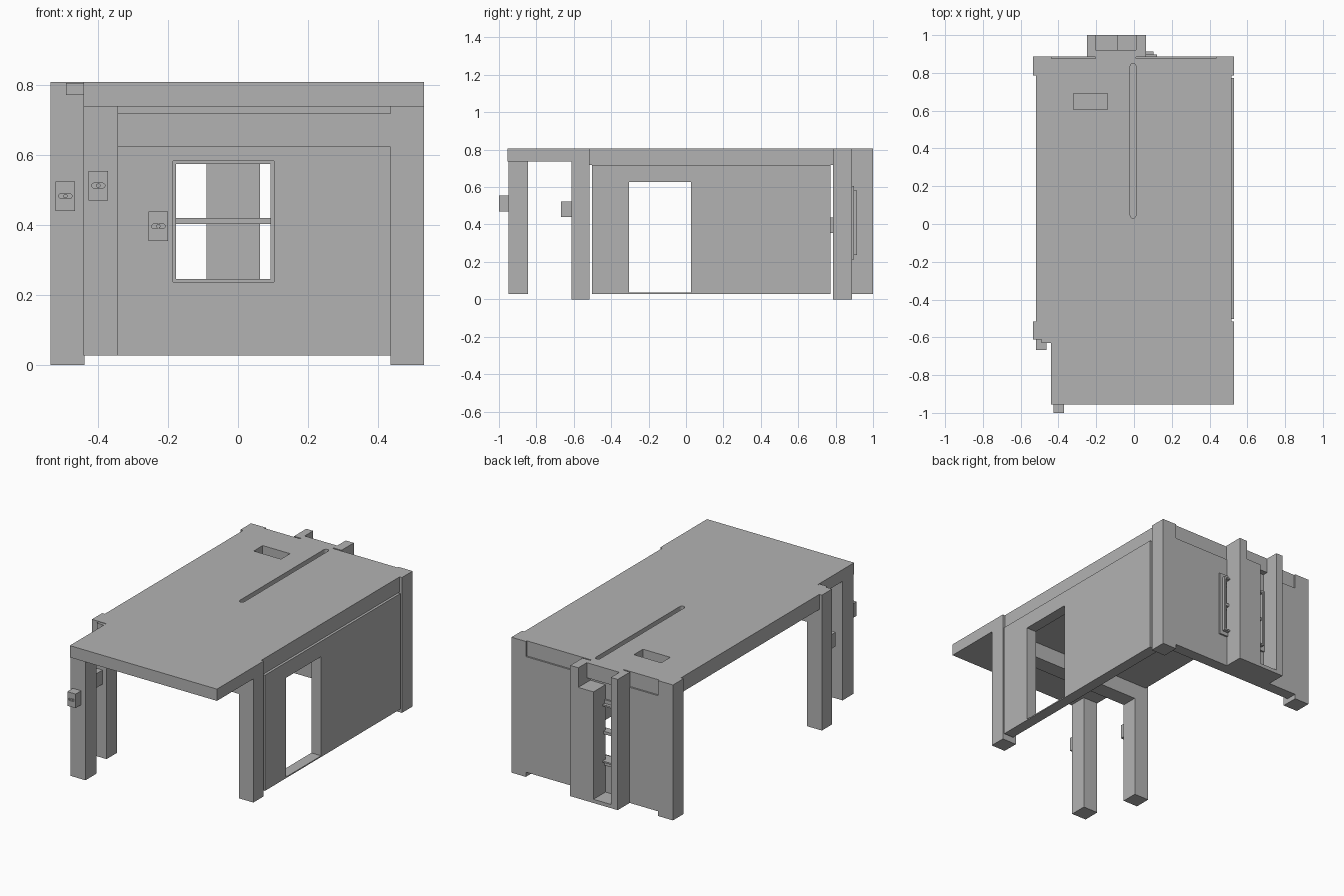
import bpy
import bmesh
from mathutils import Matrix, Vector

if "Cube" in bpy.data.objects:
    bpy.data.objects.remove(bpy.data.objects["Cube"], do_unlink=True)

grey = bpy.data.materials.new("concrete_grey")
grey.use_nodes = True
GREY = (0.45, 0.45, 0.45, 1)
grey.diffuse_color = GREY
grey.node_tree.nodes["Principled BSDF"].inputs["Base Color"].default_value = GREY

# Shared levels
TOP, SLAB, OVERHANG, BASE = 0.807, 0.717, 0.737, 0.028


def finish(name, bm):
    mesh = bpy.data.meshes.new(name)
    bm.to_mesh(mesh)
    bm.free()
    mesh.materials.append(grey)
    obj = bpy.data.objects.new(name, mesh)
    bpy.context.collection.objects.link(obj)
    return obj


def box(name, x, y, z):
    """Box between (low, high) limits on each axis."""
    bm = bmesh.new()
    spans = (x, y, z)
    size = Vector([b - a for a, b in spans])
    mid = Vector([(a + b) / 2 for a, b in spans])
    bmesh.ops.create_cube(bm, size=1, matrix=Matrix.Translation(mid) @ Matrix.Diagonal(size).to_4x4())
    return finish(name, bm)


def cylinder(name, centre, radius, depth, axis):
    bm = bmesh.new()
    turn = Matrix.Rotation(1.5707963, 4, "X") if axis == "Y" else Matrix.Identity(4)
    bmesh.ops.create_cone(bm, cap_ends=True, segments=16, radius1=radius, radius2=radius,
                          depth=depth, matrix=Matrix.Translation(centre) @ turn)
    return finish(name, bm)


def cut(target, *cutters):
    """Subtract the cutters, then delete them."""
    for cutter in cutters:
        cutter.hide_render = True
        mod = target.modifiers.new("cut", "BOOLEAN")
        mod.operation = "DIFFERENCE"
        mod.solver = "EXACT"
        mod.object = cutter
        bpy.context.view_layer.objects.active = target
        bpy.ops.object.modifier_apply(modifier=mod.name)
        bpy.data.objects.remove(cutter, do_unlink=True)


# Roof slab with a shallow pocket and a long round-ended groove
roof = box("roof_slab", (-0.518, 0.515), (-0.6, 0.877), (SLAB, TOP))
floor, above = 0.75, 0.85
cut(roof,
    box("pocket_cutter", (-0.32, -0.14), (0.605, 0.69), (floor, above)),
    box("groove_cutter", (-0.02, 0.01), (0.045, 0.835), (floor, above)),
    cylinder("groove_end_a", (-0.005, 0.045, 0.8), 0.015, 0.1, "Z"),
    cylinder("groove_end_b", (-0.005, 0.835, 0.8), 0.015, 0.1, "Z"))
box("front_overhang", (-0.44, 0.53), (-0.955, -0.515), (OVERHANG, TOP))
box("roof_back_extension", (-0.205, 0.01), (0.87, 0.92), (SLAB, TOP))

# Corner columns, porch column and front cross beam
LEFT, RIGHT = (-0.535, -0.438), (0.435, 0.53)
for side, x in (("right", LEFT), ("left", RIGHT)):
    box("front_column_" + side, x, (-0.612, -0.515), (0, TOP))
    box("back_column_" + side, x, (0.787, 0.887), (0, TOP))
box("porch_column", (-0.44, -0.342), (-0.948, -0.846), (BASE, OVERHANG))
box("front_cross_beam", (-0.438, 0.435), (-0.612, -0.515), (0.622, SLAB))
box("column_head_block", (-0.49, -0.438), (-0.63, -0.6), (0.77, 0.804))

# Side wall with a doorway
side_wall = box("side_wall", (0.465, 0.53), (-0.503, 0.772), (BASE, SLAB))
cut(side_wall, box("door_cutter", (0.4, 0.6), (-0.304, 0.026), (0.035, 0.626)))

# Back wall with a window opening
back_wall = box("back_wall", (-0.438, 0.435), (0.82, 0.887), (BASE, SLAB))
cut(back_wall, box("window_cutter", (-0.185, 0.102), (0.75, 0.95), (0.237, 0.582)))


def frame(name, x, y, z, bar):
    """Four bars around the inside of a rectangle."""
    box(name + "_left", (x[1] - bar, x[1]), y, z)
    box(name + "_right", (x[0], x[0] + bar), y, z)
    inner = (x[0] + bar, x[1] - bar)
    box(name + "_bottom", inner, y, (z[0], z[0] + bar))
    box(name + "_top", inner, y, (z[1] - bar, z[1]))


# Window trim, sash and middle rail
frame("window_trim", (-0.204, 0.121), (0.885, 0.897), (0.213, 0.605), 0.022)
frame("window_sash", (-0.185, 0.102), (0.84, 0.914), (0.237, 0.582), 0.009)
box("window_rail", (-0.176, 0.093), (0.86, 0.905), (0.403, 0.42))

# Projecting shaft on the back
SHAFT = (0.885, 1.0)
box("shaft_left_pier", (0.01, 0.063), SHAFT, (BASE, TOP))
box("shaft_low_pier", (-0.09, 0.01), SHAFT, (BASE, 0.69))
box("shaft_right_pier", (-0.25, -0.205), SHAFT, (BASE, TOP))
box("shaft_sill", (-0.205, -0.09), SHAFT, (BASE, 0.05))


def switch_box(name, x, front, back, z):
    """Box with a round-ended slot and a small knob in its front."""
    half, tall, deep = 0.0275, 0.042, 0.008
    body = box(name, (x - half, x + half), (front, back), (z - tall, z + tall))
    slot = 0.012
    mid = front - 0.01 + deep
    cut(body,
        box("slot", (x - slot, x + slot), (front - 0.01, front + deep), (z - 0.007, z + 0.007)),
        *[cylinder("slot_end", (x + s * slot, mid - 0.001, z), 0.007, 0.018, "Y") for s in (-1, 1)])
    cylinder(name + "_knob", (x, front + deep / 2 + 0.001, z), 0.006, deep, "Y")


switch_box("porch_switch_box", -0.398, -1.0, -0.945, 0.512)
switch_box("column_switch_box", -0.492, -0.668, -0.61, 0.482)
switch_box("wall_switch_box", -0.227, 0.767, 0.825, 0.396)
